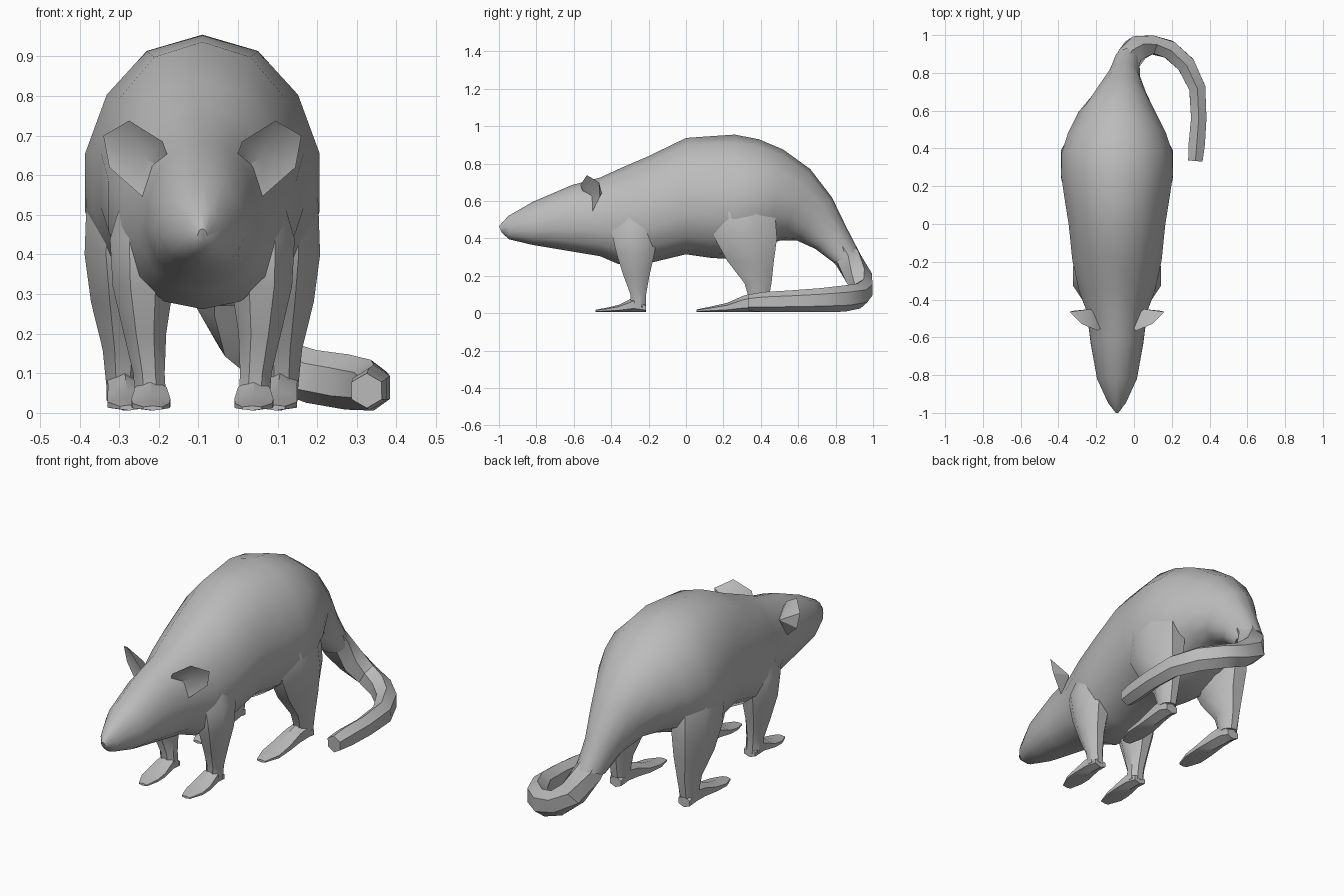
import bpy, bmesh, math
from mathutils import Vector

cube = bpy.data.objects.get("Cube")
if cube:
    bpy.data.objects.remove(cube, do_unlink=True)

fur = bpy.data.materials.new("grey_fur")
fur.use_nodes = True
fur.diffuse_color = (0.5, 0.5, 0.5, 1)
fur.node_tree.nodes["Principled BSDF"].inputs["Base Color"].default_value = (0.5, 0.5, 0.5, 1)

MID = -0.09  # the animal's own centre line


def finish(bm, name, angle):
    """Turn a bmesh into a shaded object."""
    bmesh.ops.recalc_face_normals(bm, faces=bm.faces)
    mesh = bpy.data.meshes.new(name)
    bm.to_mesh(mesh)
    bm.free()
    mesh.materials.append(fur)
    obj = bpy.data.objects.new(name, mesh)
    bpy.context.collection.objects.link(obj)
    bpy.ops.object.select_all(action='DESELECT')
    obj.select_set(True)
    bpy.context.view_layer.objects.active = obj
    bpy.ops.object.shade_smooth_by_angle(angle=math.radians(angle))


def loft(name, rings, sides, angle, sag=0.0, fullness=1.0):
    """Skin rounded rings given as (centre, side axis, up axis)."""
    bm = bmesh.new()
    loops = []
    for c, a, b in rings:
        loop = []
        for i in range(sides):
            t = math.tau * (i + 0.5) / sides
            s, u = math.cos(t), math.sin(t)
            s = math.copysign(abs(s) ** fullness, s) if abs(s) > 1e-6 else 0
            u -= sag * (1 - u * u)  # widest point sits below the middle
            loop.append(bm.verts.new(c + a * s + b * u))
        loops.append(loop)
    for p, q in zip(loops, loops[1:]):
        for i in range(sides):
            j = (i + 1) % sides
            bm.faces.new((p[i], p[j], q[j], q[i]))
    bm.faces.new(loops[0])
    bm.faces.new(loops[-1])
    finish(bm, name, angle)


# Head and body: top y, top z, bottom y, bottom z, half width
sections = [
    (-1.0, .465, -.985, .43, .012), (-.95, .52, -.945, .395, .048),
    (-.82, .595, -.82, .365, .108), (-.61, .685, -.64, .335, .143),
    (-.46, .725, -.46, .305, .165), (-.34, .78, -.36, .262, .207),
    (-.2, .84, -.18, .272, .242), (0, .937, 0, .315, .262),
    (.14, .947, .14, .295, .285), (.26, .955, .26, .29, .303),
    (.39, .93, .36, .33, .3), (.52, .875, .44, .37, .265),
    (.665, .77, .51, .39, .207), (.78, .62, .59, .39, .14),
    (.855, .465, .69, .345, .09), (.93, .32, .79, .27, .07)]
body = []
for yt, zt, yb, zb, w in sections:
    top, low = Vector((MID, yt, zt)), Vector((MID, yb, zb))
    if yt > .7:
        top.x = low.x = MID + (yt - .7) * .22
    body.append(((top + low) / 2, Vector((w, 0, 0)), (top - low) / 2))
loft("body", body, 14, 50, sag=0.13, fullness=0.92)

# Tail curling round to the left: x, y, z, half width, half height
path = [(-.05, .79, .385, .07, .07), (-.035, .865, .29, .074, .075),
        (.01, .925, .19, .075, .07), (.09, .95, .125, .055, .065),
        (.185, .925, .092, .055, .068), (.275, .845, .078, .055, .07),
        (.335, .72, .07, .05, .064), (.343, .56, .064, .047, .058),
        (.332, .42, .06, .05, .054), (.325, .335, .056, .044, .044)]
pts = [Vector(p[:3]) for p in path]
tail = []
for i, (x, y, z, w, h) in enumerate(path):
    tangent = (pts[min(i + 1, len(pts) - 1)] - pts[max(i - 1, 0)]).normalized()
    side = tangent.cross(Vector((0, 0, 1))).normalized()
    tail.append((pts[i], side * w, side.cross(tangent) * h))
loft("tail", tail, 6, 35)


def leg(name, side, rows):
    """Horizontal rings: outward offset, y, z, half width, half depth."""
    rings = [(Vector((MID + side * o, y, z)), Vector((w, 0, 0)), Vector((0, d, 0)))
             for o, y, z, w, d in rows]
    loft(name, rings, 8, 40)


def foot(name, side, rows):
    """Upright rings from heel to toe: offset, y, top z, half width."""
    rings = [(Vector((MID + side * o, y, (top + .006) / 2)), Vector((w, 0, 0)),
              Vector((0, 0, (top - .006) / 2))) for o, y, top, w in rows]
    loft(name, rings, 6, 30)


def ear(name, side):
    """Cupped ear: rim outline with a sunken front and a bulging back."""
    rim = [(.07, -.53, .60), (.10, -.565, .685), (.185, -.53, .738),
           (.25, -.465, .70), (.235, -.46, .62), (.15, -.50, .545)]
    bm = bmesh.new()

    def vert(o, y, z):
        return bm.verts.new((MID + side * o, y, z))
    outline = [vert(*p) for p in rim]
    front, back = vert(.15, -.49, .645), vert(.14, -.45, .64)
    for i, v in enumerate(outline):
        n = outline[(i + 1) % len(outline)]
        bm.faces.new((v, n, front))
        bm.faces.new((n, v, back))
    finish(bm, name, 30)


for label, side in (("left", 1), ("right", -1)):
    leg(label + "_front_leg", side, [
        (.13, -.25, .60, .06, .08), (.15, -.275, .44, .09, .135),
        (.15, -.27, .32, .083, .11), (.145, -.265, .2, .058, .075),
        (.135, -.255, .1, .043, .045), (.13, -.255, .03, .042, .045)])
    foot(label + "_front_foot", side, [
        (.13, -.215, .05, .038), (.13, -.28, .085, .046),
        (.13, -.36, .045, .057), (.13, -.42, .03, .054), (.125, -.485, .018, .027)])
    leg(label + "_hind_leg", side, [
        (.17, .31, .72, .07, .10), (.20, .30, .54, .10, .19),
        (.205, .32, .40, .10, .18), (.20, .345, .28, .088, .135),
        (.20, .385, .16, .056, .078), (.20, .39, .06, .045, .052)])
    foot(label + "_hind_foot", side, [
        (.20, .43, .06, .038), (.20, .38, .11, .048), (.195, .31, .095, .05),
        (.19, .22, .055, .057), (.19, .13, .035, .057), (.185, .055, .02, .027)])
    ear(label + "_ear", side)
